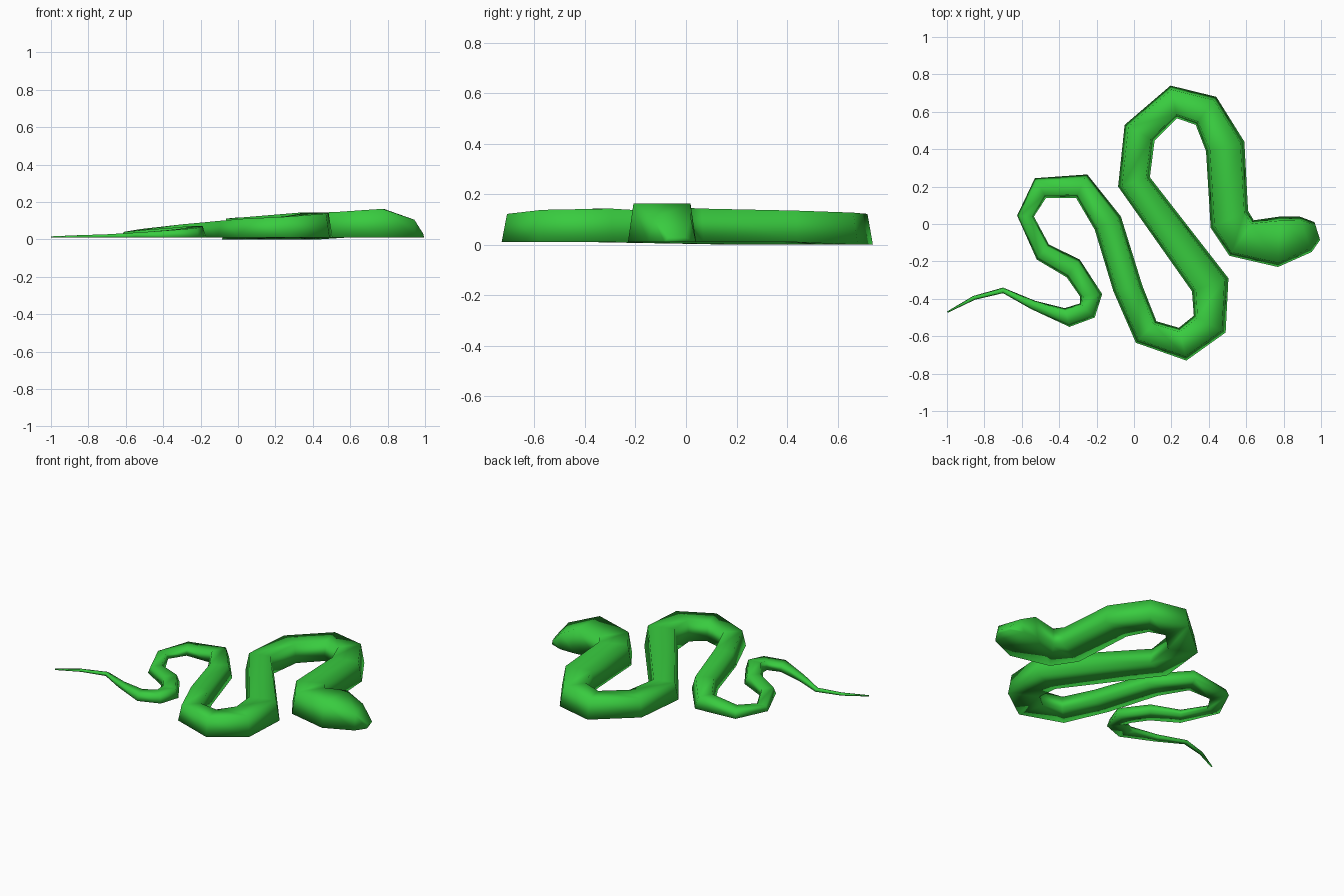
import bpy, bmesh
from mathutils import Vector

if "Cube" in bpy.data.objects:
    bpy.data.objects.remove(bpy.data.objects["Cube"])

# Body stations from tail to nose: edge A (x, y), edge B (x, y), top height
STATIONS = [
    (-1.0, -.468, -.995, -.474, .016), (-.86, -.385, -.85, -.405, .022),
    (-.70, -.34, -.70, -.37, .027), (-.53, -.41, -.55, -.455, .036),
    (-.37, -.45, -.345, -.55, .05), (-.29, -.425, -.21, -.50, .06),
    (-.29, -.385, -.17, -.375, .07), (-.36, -.285, -.29, -.19, .062),
    (-.455, -.11, -.52, -.19, .05), (-.535, .04, -.625, .045, .04),
    (-.47, .14, -.53, .245, .055), (-.31, .14, -.25, .265, .08),
    (-.21, -.03, -.07, .04, .09), (-.11, -.36, .045, -.33, .10),
    (.01, -.635, .12, -.52, .11), (.28, -.73, .24, -.555, .122),
    (.49, -.58, .32, -.49, .138), (.505, -.29, .31, -.36, .143),
    (.085, .25, -.085, .20, .11), (.11, .445, -.05, .53, .115),
    (.23, .565, .195, .74, .122), (.33, .53, .44, .68, .127),
    (.385, .39, .59, .44, .135), (.41, -.02, .61, .07, .143),
    (.51, -.17, .64, .02, .146), (.77, -.23, .78, .04, .163),
    (.95, -.15, .885, .04, .105), (.995, -.085, .965, .01, .03),
]


def side(a, b, prev_mid, mid):
    """Order an edge pair so the first lies right of travel."""
    d = mid - prev_mid
    e = b - a
    return (a, b) if d.x * e.y - d.y * e.x > 0 else (b, a)


bm = bmesh.new()
rings = []
mids = [Vector(((s[0] + s[2]) / 2, (s[1] + s[3]) / 2)) for s in STATIONS]
for i, (ax, ay, bx, by, h) in enumerate(STATIONS):
    lo, hi = max(i - 1, 0), min(i + 1, len(mids) - 1)
    a, b = side(Vector((ax, ay)), Vector((bx, by)), mids[lo], mids[hi])
    # trapezoid section: steep sides leaning in to a flat top
    width = (b - a).length
    inset = (b - a).normalized() * min(.022, .16 * width)
    base = 0.0 if 18 <= i <= 21 else .01
    rings.append([bm.verts.new((p.x, p.y, z)) for p, z in
                  ((a, base), (b, base), (b - inset, h), (a + inset, h))])

# Skin between neighbouring sections and close both ends
for r, q in zip(rings, rings[1:]):
    for k in range(4):
        j = (k + 1) % 4
        bm.faces.new((r[k], r[j], q[j], q[k]))
bm.faces.new(rings[0])
bm.faces.new(rings[-1])
bmesh.ops.recalc_face_normals(bm, faces=bm.faces)
for f in bm.faces:
    f.smooth = True

mesh = bpy.data.meshes.new("snake_body")
bm.to_mesh(mesh)
bm.free()
snake = bpy.data.objects.new("snake_body", mesh)
bpy.context.collection.objects.link(snake)

# Green skin
green = bpy.data.materials.new("green_skin")
green.diffuse_color = (.04, .6, .05, 1)
green.use_nodes = True
green.node_tree.nodes["Principled BSDF"].inputs["Base Color"].default_value = green.diffuse_color
mesh.materials.append(green)
